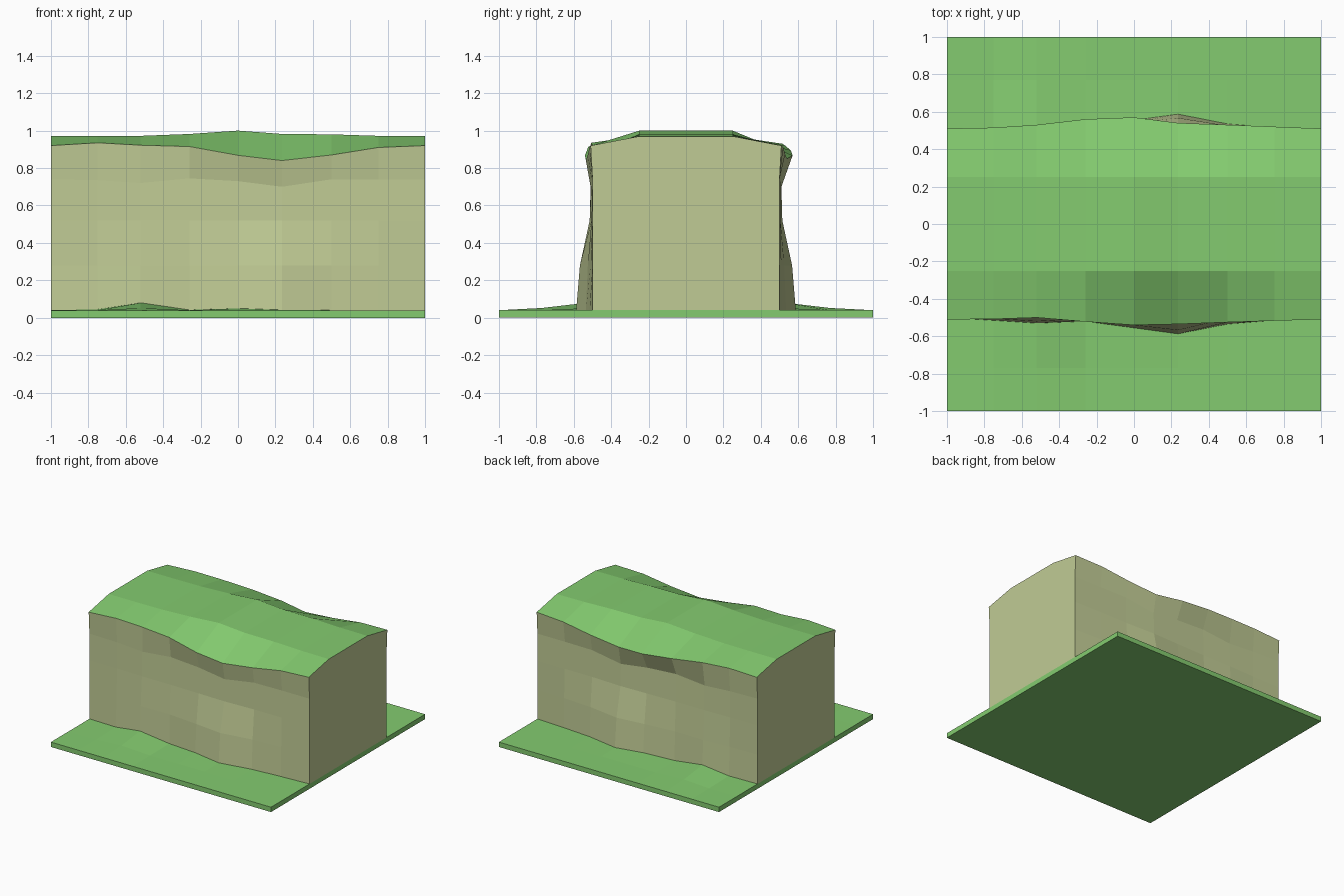
import bpy, bmesh

if "Cube" in bpy.data.objects:
    bpy.data.objects.remove(bpy.data.objects["Cube"])

# Columns along x: foot y, foot z, wall y at three heights, third height,
# front lip y / z, back lip y / z, crest z
COLUMNS = {
    -1.00: (.50, .04, .50, .50, .50, .74, .510, .920, .510, .920, .970),
    -0.75: (.515, .045, .505, .50, .50, .735, .508, .935, .515, .930, .970),
    -0.52: (.53, .08, .52, .505, .50, .72, .500, .922, .530, .920, .972),
    -0.26: (.52, .042, .515, .505, .50, .745, .522, .915, .560, .895, .982),
    0.00: (.555, .05, .54, .51, .505, .73, .540, .868, .570, .868, .1e1),
    0.235: (.587, .042, .567, .515, .51, .70, .535, .840, .540, .850, .982),
    0.50: (.535, .04, .525, .505, .505, .74, .525, .870, .530, .875, .980),
    0.75: (.515, .04, .51, .505, .50, .74, .517, .910, .520, .910, .972),
    1.00: (.50, .04, .50, .50, .50, .74, .510, .920, .510, .920, .970),
}


def half(c, lip):
    """Points from the tile edge up to the crest, as (distance from centre, z)."""
    fy, fz, w1, w2, w3, z3 = c[:6]
    bump = .052 if fz > .07 else .04
    return [(1, .04), (.77, bump), (fy, fz), (w1, .28), (w2, .52), (w3, z3), lip, (.25, c[10])]


sections = []
for x, c in COLUMNS.items():
    front = [(x, -d, z) for d, z in half(c, c[6:8])]
    back = [(x, d, z) for d, z in half(c, c[8:10])]
    sections.append(front + [(x, 0, c[10])] + back[::-1])


def material(name, colour):
    m = bpy.data.materials.new(name)
    m.diffuse_color = (*colour, 1)
    m.use_nodes = True
    m.node_tree.nodes["Principled BSDF"].inputs["Base Color"].default_value = m.diffuse_color
    return m


def part(name, mat, ranges, polygons=()):
    """Skin the given point ranges of the sections, plus extra polygons."""
    bm = bmesh.new()
    for a, b in ranges:
        for s, t in zip(sections, sections[1:]):
            for j in range(a, b):
                bm.faces.new([bm.verts.new(p) for p in (s[j], t[j], t[j + 1], s[j + 1])])
    for poly in polygons:
        bm.faces.new([bm.verts.new(p) for p in poly])
    bmesh.ops.remove_doubles(bm, verts=bm.verts, dist=1e-5)
    mesh = bpy.data.meshes.new(name)
    bm.to_mesh(mesh)
    bm.free()
    mesh.materials.append(mat)
    bpy.context.collection.objects.link(bpy.data.objects.new(name, mesh))


grass = material("grass", (.23, .60, .16))
earth = material("earth", (.53, .60, .30))

# Ground: two grassy strips with slab sides and underside
lo = [(-1, -1, 0), (1, -1, 0), (1, 1, 0), (-1, 1, 0)]
hi = [(x, y, .04) for x, y, z in lo]
sides = [(lo[i], lo[(i + 1) % 4], hi[(i + 1) % 4], hi[i]) for i in range(4)]
part("grass_ground", grass, [(0, 2), (14, 16)], sides + [lo[::-1]])

# Cliff: rough front and back walls, flat ends
part("cliff_walls", earth, [(2, 6), (10, 14)],
     [sections[0][2:15], sections[-1][2:15][::-1]])

# Grassy cap over the cliff
part("grass_top", grass, [(6, 10)])
